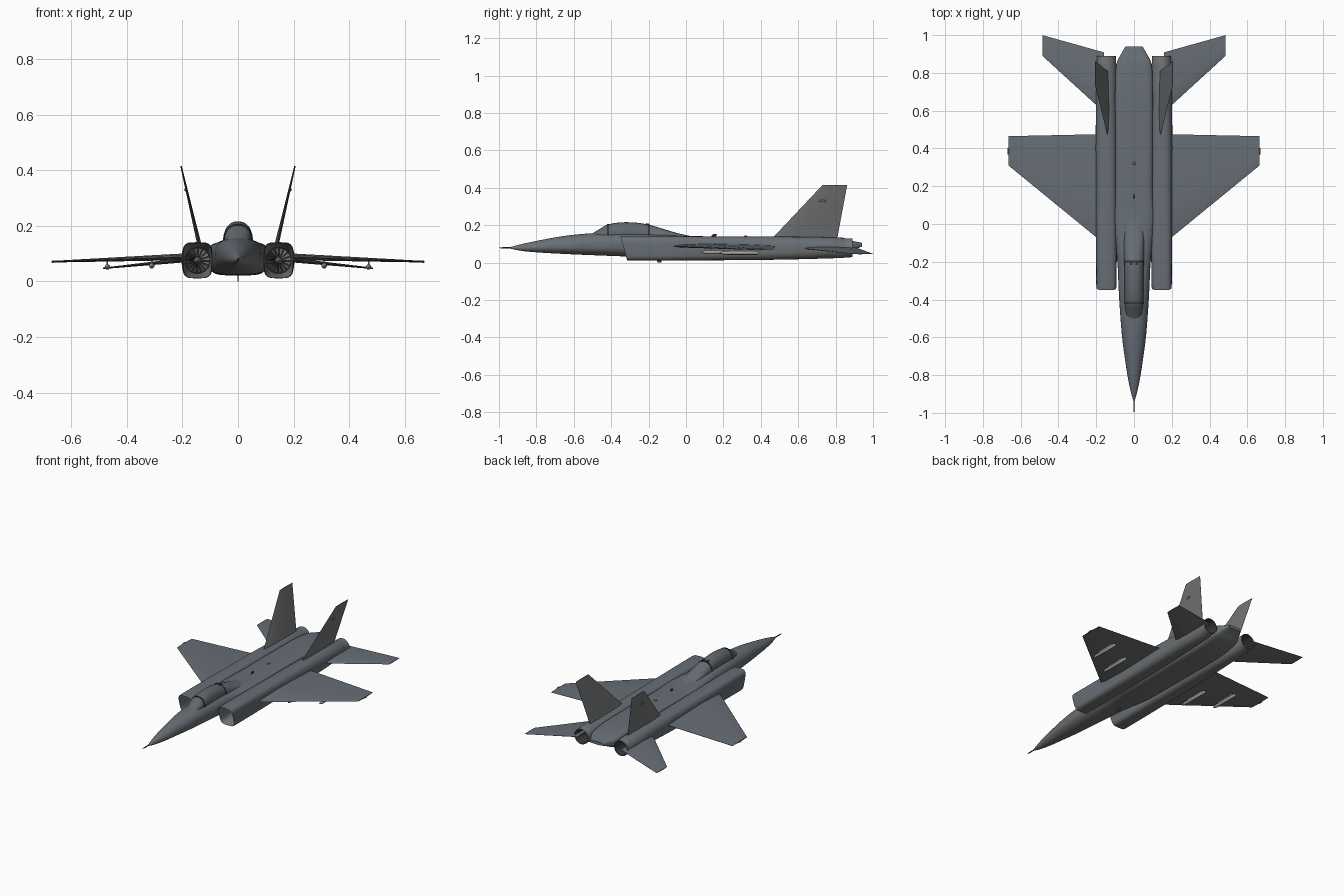
import bpy, bmesh, math
from mathutils import Vector, Matrix

if "Cube" in bpy.data.objects:
    bpy.data.objects.remove(bpy.data.objects["Cube"])


def mat(name, r, g, b):
    m = bpy.data.materials.new(name)
    m.diffuse_color = (r, g, b, 1)
    m.use_nodes = True
    m.node_tree.nodes["Principled BSDF"].inputs["Base Color"].default_value = m.diffuse_color
    return m


UPPER = mat("blue_grey_top", 0.135, 0.157, 0.178)
LOWER = mat("neutral_grey_underside", 0.17, 0.175, 0.18)
GLASS = mat("canopy_glass", 0.115, 0.135, 0.15)
DARK = mat("dark_metal", 0.035, 0.037, 0.04)
PALE = mat("pale_grey", 0.36, 0.36, 0.36)
AMBER = mat("amber_light", 0.22, 0.14, 0.03)
MATS = [UPPER, LOWER, GLASS, DARK, PALE, AMBER]
UP, LO, GL, DK, PA, AM = range(6)


def finish(bm, name, rule, angle=35):
    """Recalculate normals, colour the faces by rule(centre, normal, tag), link."""
    tag = bm.faces.layers.int.get("ring")
    bmesh.ops.recalc_face_normals(bm, faces=bm.faces[:])
    for f in bm.faces:
        f.material_index = rule if isinstance(rule, int) else rule(
            f.calc_center_median(), f.normal, f[tag] if tag else 0)
    if tag:
        bm.faces.layers.int.remove(tag)
    me = bpy.data.meshes.new(name)
    bm.to_mesh(me)
    bm.free()
    for m in MATS:
        me.materials.append(m)
    ob = bpy.data.objects.new(name, me)
    bpy.context.collection.objects.link(ob)
    bpy.ops.object.select_all(action='DESELECT')
    ob.select_set(True)
    bpy.context.view_layer.objects.active = ob
    bpy.ops.object.shade_smooth_by_angle(angle=math.radians(angle))
    return ob


def smooth_sections(secs, k):
    """Catmull-Rom interpolation between section rows."""
    out = []
    for i in range(len(secs) - 1):
        p = [secs[max(0, i - 1)], secs[i], secs[i + 1], secs[min(len(secs) - 1, i + 2)]]
        for j in range(k):
            t = j / k
            out.append([0.5 * (2 * b + (c - a) * t + (2 * a - 5 * b + 4 * c - d) * t * t
                               + (3 * b - a - 3 * c + d) * t ** 3) for a, b, c, d in zip(*p)])
    return out + [list(secs[-1])]


def loft(name, secs, rule, n=40, cx=0.0, slant=None, angle=35):
    """Rows: y, half width, bottom, top, height of widest line, roundness exponent."""
    bm = bmesh.new()
    tag = bm.faces.layers.int.new("ring")
    rings = []
    for i, (y, hw, zb, zt, zw, e) in enumerate(secs):
        ring = []
        for j in range(n):
            a = 2 * math.pi * j / n
            c, s = math.cos(a), math.sin(a)
            px = math.copysign(abs(c) ** (2 / e), c)
            pz = math.copysign(abs(s) ** (2 / e), s)
            z = zw + pz * (zt - zw if s > 0 else zw - zb)
            yy = y + (slant[i] * (zt - z) if slant else 0)
            ring.append(bm.verts.new((cx + hw * px, yy, z)))
        rings.append(ring)
    for i, (a, b) in enumerate(zip(rings, rings[1:])):
        for j in range(n):
            f = bm.faces.new((a[j], a[(j + 1) % n], b[(j + 1) % n], b[j]))
            f[tag] = i
    bm.faces.new(rings[0])[tag] = -1
    bm.faces.new(rings[-1])[tag] = len(secs)
    return finish(bm, name, rule, angle)


def surface(name, root, tip, axis, rule):
    """Thin aerofoil panel. root/tip: (x, z, y_front, y_back, thickness)."""
    bm = bmesh.new()
    prof = [(0, 0), (0.08, 0.6), (0.35, 1), (0.7, 0.7), (1, 0.1),
            (1, -0.1), (0.7, -0.7), (0.35, -1), (0.08, -0.6)]
    r = [[bm.verts.new(Vector((x, yf + (yb - yf) * u, z)) + Vector(axis) * (t / 2 * v))
          for u, v in prof] for x, z, yf, yb, t in (root, tip)]
    n = len(prof)
    for j in range(n):
        bm.faces.new((r[0][j], r[0][(j + 1) % n], r[1][(j + 1) % n], r[1][j]))
    bm.faces.new(r[0])
    bm.faces.new(r[1])
    return finish(bm, name, rule, 20)


def ball(name, loc, size, rule):
    bm = bmesh.new()
    bmesh.ops.create_uvsphere(bm, u_segments=12, v_segments=8, radius=1,
                              matrix=Matrix.LocRotScale(Vector(loc), None, Vector(size)))
    return finish(bm, name, rule, 60)


def box(name, loc, size, rule):
    bm = bmesh.new()
    bmesh.ops.create_cube(bm, size=1, matrix=Matrix.LocRotScale(Vector(loc), None, Vector(size)))
    return finish(bm, name, rule)


def rod(name, x, z, y0, y1, r, rule, tip=0.25):
    """Pointed rod along y."""
    d = (y1 - y0) * tip
    rows = [(y0, r * .1), (y0 + d * .4, r * .7), (y0 + d, r), (y1 - d * .3, r), (y1, r * .5)]
    return loft(name, [(y, q, z - q, z + q, z, 2) for y, q in rows], rule, 12, x)


# Fuselage with a wavy two-tone line along the nose
def hull_rule(c, n, i):
    if c.y < -0.3:
        return LO if c.z < 0.088 + 0.006 * math.sin(c.y * 38) else UP
    return LO if n.z < -0.2 else UP


body = [(-0.935, 0.004, 0.074, 0.084, 0.079, 2), (-0.88, 0.019, 0.063, 0.099, 0.08, 2),
        (-0.80, 0.035, 0.055, 0.116, 0.083, 2), (-0.70, 0.050, 0.049, 0.135, 0.088, 2),
        (-0.60, 0.063, 0.044, 0.149, 0.092, 2.1), (-0.48, 0.073, 0.039, 0.158, 0.096, 2.2),
        (-0.35, 0.081, 0.034, 0.160, 0.098, 2.3), (-0.20, 0.088, 0.029, 0.156, 0.10, 2.5),
        (-0.05, 0.103, 0.025, 0.147, 0.10, 3), (0.05, 0.106, 0.023, 0.142, 0.10, 3.8),
        (0.18, 0.100, 0.022, 0.140, 0.09, 4.5), (0.45, 0.100, 0.022, 0.139, 0.09, 5),
        (0.70, 0.100, 0.026, 0.136, 0.09, 5), (0.84, 0.094, 0.045, 0.126, 0.09, 4),
        (0.90, 0.068, 0.070, 0.114, 0.093, 4), (0.94, 0.045, 0.086, 0.106, 0.096, 4)]
loft("fuselage", smooth_sections(body, 6), hull_rule, 56)
rod("nose_probe", 0, 0.079, -1.0, -0.92, 0.0035, DK, 0.3)

# Canopy, with the fairing running back into the spine
canopy = [(-0.50, 0.036, 0.12, 0.157, 0.135, 2), (-0.46, 0.044, 0.12, 0.181, 0.145, 2.1),
          (-0.42, 0.049, 0.12, 0.203, 0.15, 2.2), (-0.35, 0.051, 0.12, 0.215, 0.155, 2.2),
          (-0.27, 0.051, 0.12, 0.214, 0.155, 2.2), (-0.20, 0.052, 0.12, 0.203, 0.15, 2.2),
          (-0.12, 0.054, 0.12, 0.180, 0.14, 2.2), (-0.05, 0.052, 0.12, 0.159, 0.135, 2.2),
          (0.02, 0.046, 0.12, 0.143, 0.13, 2.2)]
loft("canopy", smooth_sections(canopy, 5), lambda c, n, i: GL if c.y < -0.197 else UP, 40)
for name, y, hw, zt in (("windscreen_frame", -0.418, 0.0505, 0.206),
                        ("rear_canopy_frame", -0.198, 0.0535, 0.205)):
    loft(name, [(y - 0.005, hw, 0.13, zt, 0.15, 2.2), (y + 0.005, hw, 0.13, zt, 0.15, 2.2)], DK)
for s in (-1, 1):
    box("canopy_latch", (s * 0.014, -0.207, 0.203), (0.012, 0.018, 0.010), DK)

# Engine tubes: inner duct, intake lip, outer shell, nozzle, inner nozzle
tube = [(-0.15, 0.047, 0.028, 0.122, 0.075, 2), (-0.25, 0.049, 0.020, 0.130, 0.075, 3.2),
        (-0.345, 0.050, 0.014, 0.137, 0.078, 4), (-0.350, 0.052, 0.012, 0.139, 0.078, 4),
        (-0.335, 0.054, 0.011, 0.141, 0.078, 4), (-0.15, 0.055, 0.011, 0.141, 0.078, 3.8),
        (0.10, 0.056, 0.012, 0.140, 0.078, 3.3), (0.40, 0.057, 0.014, 0.140, 0.078, 2.8),
        (0.65, 0.056, 0.019, 0.138, 0.078, 2.3), (0.84, 0.054, 0.025, 0.133, 0.079, 2),
        (0.85, 0.051, 0.028, 0.130, 0.079, 2), (0.89, 0.050, 0.029, 0.129, 0.079, 2),
        (0.89, 0.046, 0.033, 0.125, 0.079, 2), (0.80, 0.036, 0.043, 0.115, 0.079, 2)]
slants = [0, 0.1, 0.28, 0.28, 0.28, 0.1] + [0] * 8


def tube_rule(c, n, i):
    if i in (-1, 14, 12):
        return DK
    return LO if i < 3 or i > 9 or n.z < -0.15 else UP


for s in (-1, 1):
    X = s * 0.146
    loft("engine_tube", tube, tube_rule, 40, X, slants)
    # Intake fan
    bm = bmesh.new()
    for k in range(16):
        a = 2 * math.pi * k / 16
        pts = [(0.010, a, -0.185), (0.045, a, -0.185), (0.045, a + 0.3, -0.165), (0.010, a + 0.3, -0.165)]
        bm.faces.new([bm.verts.new((X + r * math.cos(b), y, 0.075 + r * math.sin(b))) for r, b, y in pts])
    finish(bm, "intake_fan", LO)
    rod("fan_hub", X, 0.075, -0.215, -0.15, 0.013, LO, 0.6)
    # Exhaust cone
    loft("exhaust_core", [(0.79, 0.022, 0.057, 0.101, 0.079, 2), (0.85, 0.003, 0.076, 0.082, 0.079, 2)],
         LO, 20, X)

    # Main wing, tailplane and fin
    skin = lambda c, n, i: LO if n.z < 0 else UP
    surface("wing", (s * 0.15, 0.090, -0.111, 0.476, 0.026), (s * 0.665, 0.071, 0.31, 0.465, 0.006),
            (0, 0, 1), skin)
    surface("tailplane", (s * 0.16, 0.080, 0.593, 0.909, 0.018), (s * 0.485, 0.047, 0.89, 1.0, 0.005),
            (0, 0, 1), skin)
    surface("tail_fin", (s * 0.135, 0.115, 0.447, 0.806, 0.016), (s * 0.205, 0.415, 0.73, 0.862, 0.005),
            (1, 0, 0), LO)

    # Underwing pylons and rails
    for x, y0, y1, z in ((0.31, 0.08, 0.30, 0.056), (0.47, 0.18, 0.39, 0.052)):
        rod("underwing_rail", s * x, z, y0, y1, 0.010, PA, 0.15)
        box("pylon", (s * x, (y0 + y1) / 2 + 0.01, z + 0.013), (0.006, 0.13, 0.024), LO)

    # Marker lights
    ball("wingtip_light", (s * 0.666, 0.385, 0.071), (0.005, 0.021, 0.005), AM)
    ball("fin_light", (s * 0.1875, 0.73, 0.33), (0.006, 0.02, 0.007), AM)

# Spine light and antennas
ball("spine_light", (0, 0.32, 0.140), (0.009, 0.009, 0.006), AM)
surface("spine_antenna", (0, 0.135, 0.13, 0.16, 0.006), (0, 0.153, 0.145, 0.165, 0.004), (1, 0, 0), DK)
surface("belly_antenna", (0, 0.032, -0.17, -0.13, 0.006), (0, 0.0, -0.15, -0.13, 0.004), (1, 0, 0), DK)
